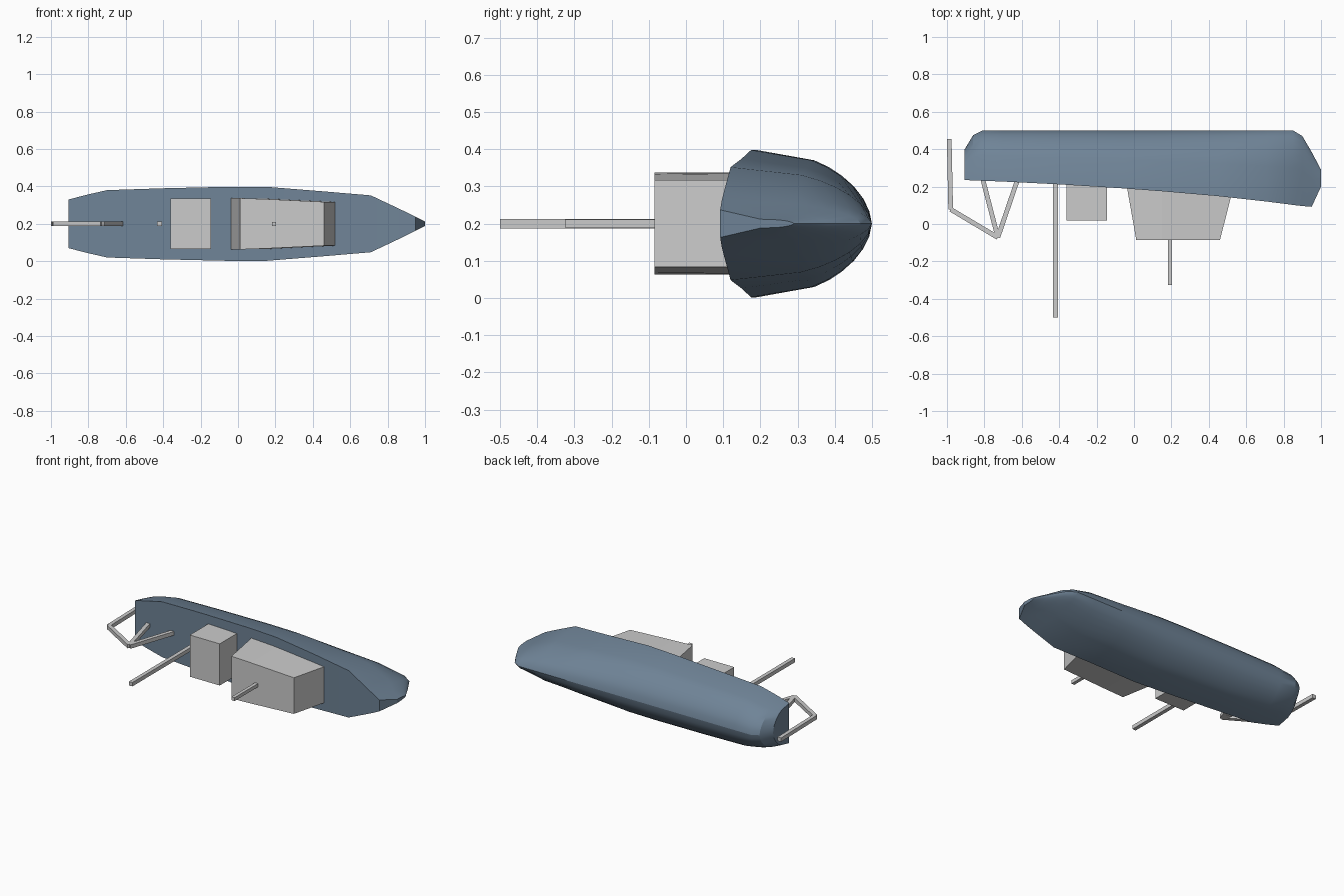
import bpy, bmesh
from mathutils import Vector

if "Cube" in bpy.data.objects:
    bpy.data.objects.remove(bpy.data.objects["Cube"])

ZC = 0.2  # centreline height: the boat lies on its side, deck facing -y


def finish(name, bm, mat=None, smooth=False):
    bmesh.ops.recalc_face_normals(bm, faces=bm.faces)
    me = bpy.data.meshes.new(name)
    bm.to_mesh(me)
    bm.free()
    ob = bpy.data.objects.new(name, me)
    bpy.context.collection.objects.link(ob)
    if mat:
        me.materials.append(mat)
    if smooth:
        bpy.ops.object.select_all(action='DESELECT')
        ob.select_set(True)
        bpy.context.view_layer.objects.active = ob
        bpy.ops.object.shade_smooth_by_angle(angle=0.4)
    return ob


def loft(name, rings, **kw):
    bm = bmesh.new()
    vs = [[bm.verts.new(p) for p in r] for r in rings]
    n = len(rings[0])
    for a, b in zip(vs, vs[1:]):
        for i in range(n):
            j = (i + 1) % n
            bm.faces.new((a[i], a[j], b[j], b[i]))
    bm.faces.new(vs[0])
    bm.faces.new(vs[-1])
    return finish(name, bm, **kw)


def rod(name, a, b, t=0.025):
    """Square bar between two points (x, y) on the centreline."""
    a, b = Vector((*a, ZC)), Vector((*b, ZC))
    side = (b - a).normalized().cross(Vector((0, 0, 1))) * t / 2
    up = Vector((0, 0, t / 2))
    return loft(name, [[p + side + up, p - side + up, p - side - up, p + side - up]
                       for p in (a, b)])


blue = bpy.data.materials.new("hull_blue")
blue.diffuse_color = (0.16, 0.23, 0.31, 1)
blue.use_nodes = True
blue.node_tree.nodes["Principled BSDF"].inputs["Base Color"].default_value = blue.diffuse_color

# Hull stations: x, sheer y, keel y, half beam
stations = [
    (-0.905, 0.235, 0.40, 0.130), (-0.86, 0.233, 0.475, 0.142),
    (-0.81, 0.231, 0.50, 0.155), (-0.70, 0.227, 0.50, 0.180),
    (-0.40, 0.212, 0.50, 0.190), (-0.05, 0.190, 0.50, 0.198),
    (0.15, 0.175, 0.50, 0.198), (0.45, 0.149, 0.50, 0.174),
    (0.71, 0.120, 0.50, 0.152), (0.85, 0.102, 0.50, 0.086),
    (0.90, 0.096, 0.47, 0.062), (0.95, 0.092, 0.385, 0.037),
    (1.0, 0.20, 0.29, 0.012)]
# Cross-section: fraction of depth, fraction of half beam
section = [(0, 1), (0.5, 0.86), (0.63, 0.765), (0.74, 0.65), (0.84, 0.51),
           (0.92, 0.35), (0.975, 0.18)]
outline = section + [(1, 0)] + [(f, -g) for f, g in reversed(section)]
loft("hull", [[(x, s + f * (k - s), ZC + g * w) for f, g in outline]
              for x, s, k, w in stations], mat=blue, smooth=True)

# Tapered wheelhouse: each end is a sloped quad
def end(xb, yb, wb, xt, wt, yt=-0.085):
    return [(xb, yb, ZC - wb), (xt, yt, ZC - wt), (xt, yt, ZC + wt), (xb, yb, ZC + wb)]

loft("wheelhouse", [end(-0.04, 0.21, 0.137, 0.012, 0.137),
                    end(0.15, 0.20, 0.135, 0.15, 0.132),
                    end(0.522, 0.16, 0.117, 0.46, 0.117)])

# Aft deckhouse
loft("aft_deckhouse", [[(x, 0.23, ZC - 0.135), (x, 0.02, ZC - 0.135),
                        (x, 0.02, ZC + 0.135), (x, 0.23, ZC + 0.135)]
                       for x in (-0.36, -0.145)])

# Masts
rod("main_mast", (-0.42, 0.23), (-0.42, -0.5))
rod("wheelhouse_mast", (0.192, -0.06), (0.192, -0.325), 0.022)

# Stern gantry with hanging line
apex, tip = (-0.728, -0.072), (-0.98, 0.078)
rod("gantry_aft_leg", (-0.81, 0.245), apex)
rod("gantry_fore_leg", (-0.62, 0.245), apex)
rod("gantry_boom", apex, tip)
rod("gantry_hanger", tip, (-0.988, 0.455))
